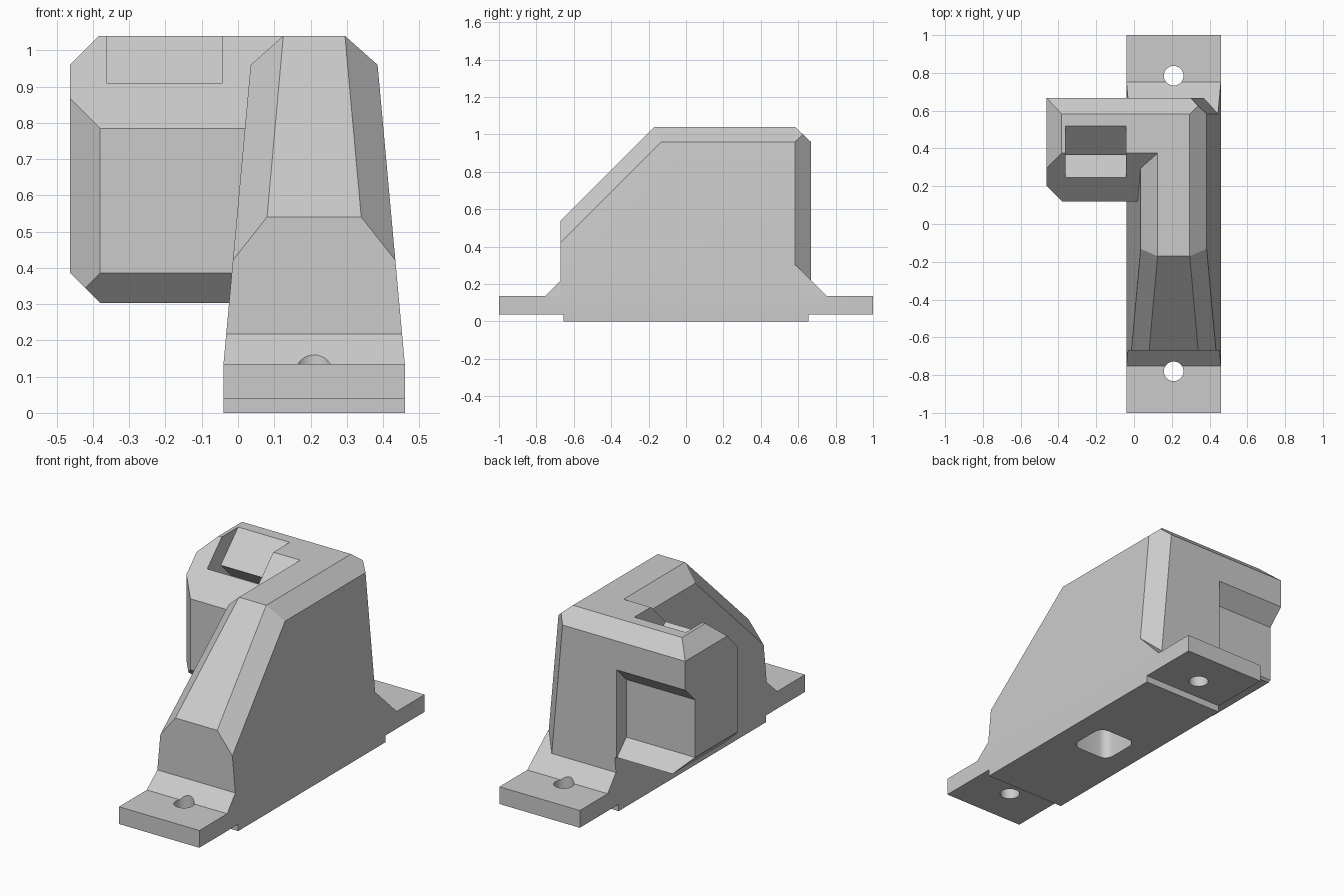
import bpy, bmesh, math
from mathutils import Vector

cube = bpy.data.objects.get("Cube")
if cube:
    bpy.data.objects.remove(cube, do_unlink=True)

grey = bpy.data.materials.new("plain grey")
grey.use_nodes = True
COLOUR = (0.6, 0.6, 0.6, 1)
grey.diffuse_color = COLOUR
grey.node_tree.nodes["Principled BSDF"].inputs["Base Color"].default_value = COLOUR

MID = 0.21            # centre line of the body in x
TOP, BACK = 1.04, 0.668


def finish(bm, name):
    bmesh.ops.recalc_face_normals(bm, faces=bm.faces)
    mesh = bpy.data.meshes.new(name)
    bm.to_mesh(mesh)
    bm.free()
    mesh.materials.append(grey)
    obj = bpy.data.objects.new(name, mesh)
    bpy.context.collection.objects.link(obj)
    return obj


def block(name, lo, hi, planes=()):
    """Box trimmed by (point, outward normal) planes."""
    lo, hi = Vector(lo), Vector(hi)
    bm = bmesh.new()
    bmesh.ops.create_cube(bm, size=1)
    for v in bm.verts:
        v.co = (lo + hi) / 2 + v.co * (hi - lo)
    for point, normal in planes:
        cut = bmesh.ops.bisect_plane(bm, geom=bm.verts[:] + bm.edges[:] + bm.faces[:],
                                     plane_co=point, plane_no=normal, clear_outer=True)
        edges = [e for e in cut["geom_cut"] if isinstance(e, bmesh.types.BMEdge)]
        if edges:
            bmesh.ops.holes_fill(bm, edges=edges)
    return finish(bm, name)


def prism(name, profile, start, depth):
    """Polygon of 3D points swept along a vector."""
    bm = bmesh.new()
    face = bm.faces.new([bm.verts.new(Vector(p) + Vector(start)) for p in profile])
    swept = bmesh.ops.extrude_face_region(bm, geom=[face])["geom"]
    bmesh.ops.translate(bm, vec=depth, verts=[v for v in swept if isinstance(v, bmesh.types.BMVert)])
    return finish(bm, name)


def drill(name, centre, axis, radius, length):
    bm = bmesh.new()
    bmesh.ops.create_cone(bm, cap_ends=True, segments=32, radius1=radius,
                          radius2=radius, depth=length)
    turn = Vector((0, 0, 1)).rotation_difference(Vector(axis))
    for v in bm.verts:
        v.co = turn @ v.co + Vector(centre)
    return finish(bm, name)


def combine(target, other, operation):
    mod = target.modifiers.new(other.name, "BOOLEAN")
    mod.operation, mod.solver, mod.object = operation, "EXACT", other
    bpy.context.view_layer.objects.active = target
    bpy.ops.object.modifier_apply(modifier=mod.name)
    bpy.data.objects.remove(other, do_unlink=True)


def both_sides(point, normal):
    p, n = Vector(point), Vector(normal)
    return [(p, n), (Vector((2 * MID - p.x, p.y, p.z)), Vector((-n.x, n.y, n.z)))]


# Shared trimming planes
taper = both_sides((0.46, 0, 0.135), (0.825, 0, 0.075))
back_bevel = ((0, 0.583, TOP), (0, 0.08, 0.085))
corner = Vector((-0.085, 0.085, 0)).cross(Vector((0.075, 0, -0.825)))
corner = -corner if corner.x < 0 else corner

# Tapered main body with sloping front
body_planes = (taper
               + both_sides((0.385, 0, 0.96), (0.08, 0, 0.09))
               + [((0, -0.17, TOP), (0, -1, 1)), back_bevel,
                  ((0.385, 0.583, 0.96), corner)]
               + both_sides((0.295, -0.17, TOP), (0.06, -0.0421, 0.0475)))
body = block("bracket_body", (-0.04, -0.67, 0.1), (0.46, BACK, TOP), body_planes)

# Foot wedges that run into the flanges
wedges = [((0, s * 0.753, 0.135), (0, s, 1)) for s in (-1, 1)]
combine(body, block("foot_wedge", (-0.04, -0.753, 0.135), (0.46, 0.753, 0.3), taper + wedges), "UNION")

# Base and mounting flanges
combine(body, block("base", (-0.04, -0.655, 0), (0.46, 0.655, 0.135)), "UNION")
combine(body, block("flange", (-0.04, -1, 0.038), (0.46, 1, 0.135)), "UNION")

# Side arm
arm_planes = [((0, 0.12, 0.785), (0, -1, 1)), back_bevel,
              ((-0.463, 0, 0.96), (-1, 0, 1)),
              ((-0.463, 0.203, 0), (-1, -1, 0)),
              ((-0.463, 0, 0.386), (-1, 0, -1)),
              ((0, 0.12, 0.386), (0, -1, -1))]
combine(body, block("side_arm", (-0.463, 0.12, 0.303), (0.2, BACK, TOP), arm_planes), "UNION")

# Recess in the back of the arm
recess = [(0, 0.72, 0.85), (0, 0.58, 0.71), (0, 0.58, 0.386), (0, 0.72, 0.246)]
combine(body, prism("back_recess", recess, (-0.6, 0, 0), (0.565, 0, 0)), "DIFFERENCE")

# Angled slot in the top of the arm
slot = [(0, 0.62, 1.14), (0, 0.365, 0.885), (0, 0.46, 0.79),
        (0, 0.42, 0.735), (0, 0.145, 1.01), (0, 0.145, 1.14)]
combine(body, prism("arm_slot", slot, (-0.363, 0, 0), (0.32, 0, 0)), "DIFFERENCE")

# Screw holes from the slot to the recess
for x in (-0.315, -0.09):
    combine(body, drill("screw_hole", (x, 0.53, 0.86), (0, 1, -1), 0.026, 0.4), "DIFFERENCE")

# Bolt holes through the flanges
for y in (-0.78, 0.785):
    combine(body, drill("bolt_hole", (MID, y, 0.1), (0, 0, 1), 0.052, 0.4), "DIFFERENCE")

# Rounded square opening in the underside
square = []
for quarter in range(4):
    a = quarter * math.pi / 2
    cx, cy = [0.07 * math.copysign(1, f(a + math.pi / 4)) for f in (math.cos, math.sin)]
    for step in range(7):
        t = a + step * math.pi / 12
        square.append((cx + 0.05 * math.cos(t), cy + 0.05 * math.sin(t), 0))
combine(body, prism("underside_opening", square, (MID, 0, -0.1), (0, 0, 0.7)), "DIFFERENCE")

# Merge coplanar leftovers and keep flat faces crisp
bm = bmesh.new()
bm.from_mesh(body.data)
bmesh.ops.remove_doubles(bm, verts=bm.verts, dist=0.0005)
bmesh.ops.dissolve_limit(bm, angle_limit=0.01, verts=bm.verts, edges=bm.edges)
bm.to_mesh(body.data)
bm.free()
bpy.ops.object.select_all(action="DESELECT")
body.select_set(True)
bpy.context.view_layer.objects.active = body
bpy.ops.object.shade_smooth_by_angle(angle=math.radians(25))
